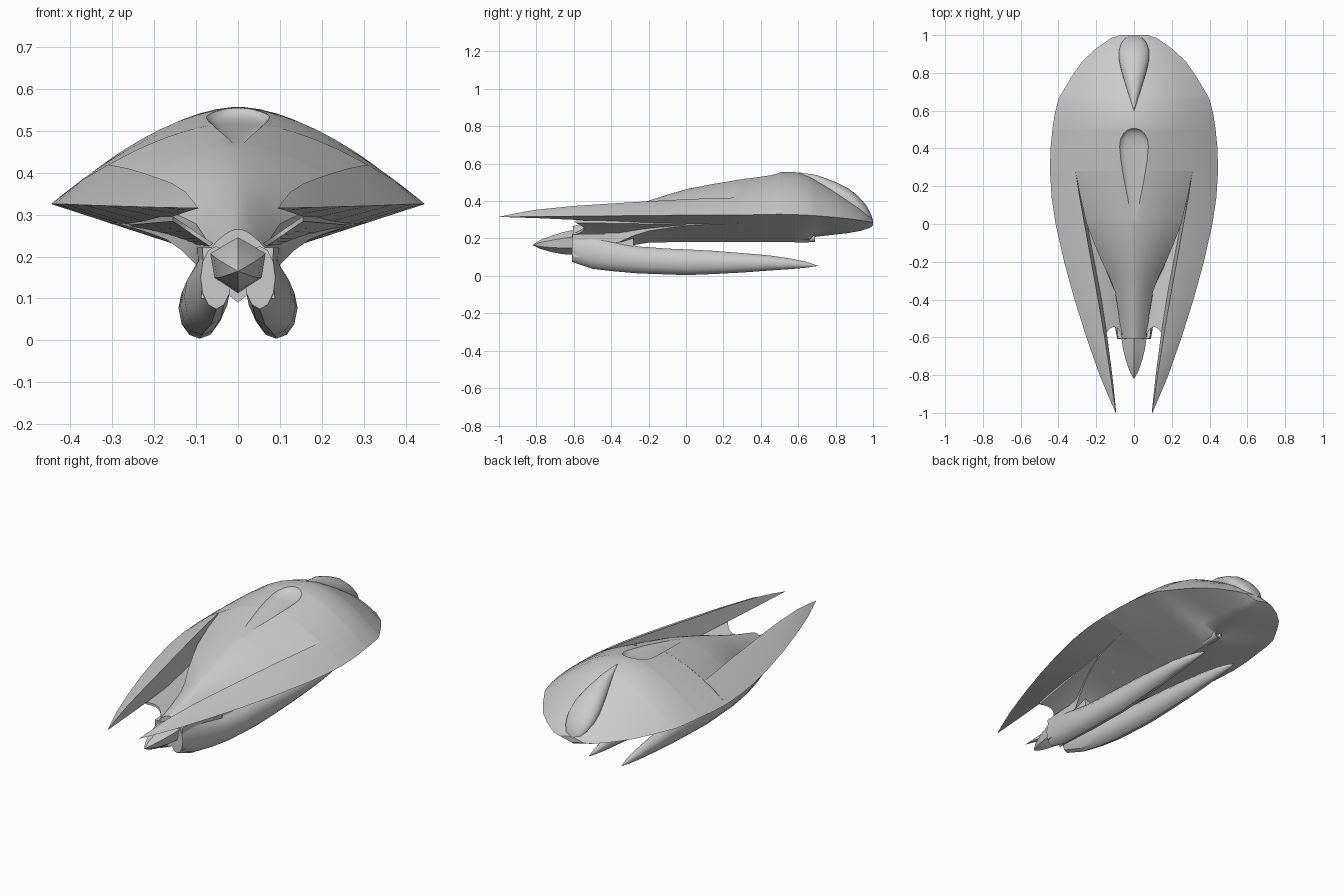
import bpy, bmesh, math

grey = bpy.data.materials.new("hull_grey")
grey.diffuse_color = (0.6, 0.6, 0.6, 1)


def loft(name, rings, angle=35):
    """Skin closed rings of equal point count, cap both ends."""
    bm = bmesh.new()
    vs = [[bm.verts.new(p) for p in r] for r in rings]
    n = len(rings[0])
    for a, b in zip(vs, vs[1:]):
        for i in range(n):
            j = (i + 1) % n
            bm.faces.new((a[i], a[j], b[j], b[i]))
    bm.faces.new(vs[0])
    bm.faces.new(vs[-1])
    bmesh.ops.remove_doubles(bm, verts=bm.verts, dist=0.0004)
    bmesh.ops.recalc_face_normals(bm, faces=bm.faces)
    me = bpy.data.meshes.new(name)
    bm.to_mesh(me)
    bm.free()
    me.materials.append(grey)
    ob = bpy.data.objects.new(name, me)
    bpy.context.collection.objects.link(ob)
    bpy.ops.object.select_all(action='DESELECT')
    ob.select_set(True)
    bpy.context.view_layer.objects.active = ob
    bpy.ops.object.shade_smooth_by_angle(angle=math.radians(angle))
    return ob


def oval(y, cx, cz, rx, rz, n=16):
    return [(cx + rx * math.cos(2 * math.pi * i / n), y,
             cz + rz * math.sin(2 * math.pi * i / n)) for i in range(n)]


def mirrored(half):
    """Close a half section that runs from the top centre to the bottom centre."""
    return half + [(-x, y, z) for x, y, z in half[-2:0:-1]]


def at(table, y):
    """Interpolate a station table sorted by falling y."""
    for a, b in zip(table, table[1:]):
        if b[0] <= y <= a[0]:
            t = (a[0] - y) / (a[0] - b[0])
            return [p + (q - p) * t for p, q in zip(a, b)]
    return list(table[0] if y > table[0][0] else table[-1])


# Teardrop hollow in the hull top (y, half width, depth)
hollow = [(.506, .012, 0), (.497, .035, .012), (.48, .055, .02), (.45, .071, .026), (.41, .076, .026),
          (.34, .07, .022), (.24, .054, .016), (.12, .03, .008), (.03, .012, 0)]


def hull_ring(y, w, zt, ze, xl, zl, zb):
    """Domed top out to the edge, side wall, straight slope down to the keel."""
    _, s, d = at(hollow, y)
    top = []
    for x in [s * i / 6 for i in range(6)] + [s + (w - s) * i / 10 for i in range(11)]:
        dent = d * math.sqrt(max(0, 1 - (x / s) ** 2))
        top.append((x, y, ze + (zt - ze) * (1 - (x / w) ** 1.75) - dent))
    low = [(xl * (1 - i / 4), y, zl + (zb - zl) * i / 4) for i in range(5)]
    return mirrored(top + low)


# Hull: full-width rear shell (y, half width, top, rim, keel)
rear = [(1.0, .07, .30, .285, .27), (.985, .12, .315, .288, .258), (.93, .20, .37, .298, .24),
        (.86, .275, .415, .307, .228), (.78, .33, .465, .315, .219), (.68, .39, .52, .323, .208),
        (.66, .40, .53, .324, .185), (.58, .42, .557, .328, .18), (.5, .432, .554, .33, .18),
        (.4, .442, .54, .328, .18), (.28, .445, .52, .325, .18)]
# Hull: narrowing neck (y, half width, top, edge, wall foot x, wall foot z, keel)
neck = [(.28, .31, .52, .418, .31, .281, .18), (.14, .283, .493, .392, .283, .277, .18),
        (0, .25, .463, .362, .25, .268, .18), (-.1, .212, .434, .336, .212, .256, .18),
        (-.2, .17, .402, .31, .17, .24, .178), (-.28, .13, .371, .293, .135, .215, .165),
        (-.36, .1, .343, .278, .1, .18, .13), (-.48, .08, .302, .248, .085, .155, .105),
        (-.605, .066, .265, .218, .075, .15, .09)]


def stations(table):
    ys = {r[0] for r in table} | {h[0] for h in hollow if table[-1][0] < h[0] < table[0][0]}
    return [at(table, y) for y in sorted(ys, reverse=True)]


loft("hull", [hull_ring(y, w, zt, zr, w, zr, zb) for y, w, zt, zr, zb in stations(rear)]
     + [hull_ring(*s) for s in stations(neck)])

# Teardrop blister on the tail
loft("tail_blister", [oval(*s, n=24) for s in (
    (.6, 0, .553, .001, .001), (.7, 0, .499, .034, .04), (.8, 0, .447, .064, .055),
    (.87, 0, .405, .08, .062), (.92, 0, .37, .08, .057), (.96, 0, .338, .066, .045),
    (.985, 0, .312, .045, .028), (.999, 0, .293, .01, .008))], 50)

# Small hollow nozzle at the end of the keel
loft("keel_nozzle", [oval(*s) for s in (
    (.5, 0, .2, .012, .012), (.6, 0, .2, .026, .022), (.69, 0, .203, .024, .022),
    (.69, 0, .203, .017, .016), (.64, 0, .203, .002, .002))])

# Pointed nose with ridged top and bottom
nose = [(-.59, 1, .18), (-.66, .86, .175), (-.72, .64, .171), (-.78, .34, .168), (-.82, .01, .165)]
loft("nose", [mirrored([(0, y, c + .068 * k), (.068 * k, y, c + .03 * k),
                        (.058 * k, y, c - .03 * k), (0, y, c - .068 * k)])
              for y, k, c in nose], 30)

# Side prongs (y, ridge x, ridge z, rim x, rim z, inner foot x, inner foot z)
prong = [(.28, .31, .419, .445, .325, .305, .28), (.14, .287, .415, .436, .325, .276, .277),
         (0, .262, .41, .415, .325, .245, .275), (-.2, .226, .399, .37, .323, .208, .28),
         (-.4, .19, .387, .315, .321, .172, .29), (-.6, .156, .374, .252, .319, .141, .3),
         (-.8, .125, .354, .182, .317, .115, .309), (-.92, .108, .333, .132, .316, .102, .313),
         (-1.0, .095, .316, .097, .316, .094, .315)]

# Lower booms (y, centre x, centre z, half width, half height)
boom = [(-.61, .052, .15, .037, .075), (-.5, .064, .128, .044, .09), (-.38, .078, .104, .05, .08),
        (-.25, .086, .085, .052, .072), (-.1, .09, .077, .052, .069), (0, .091, .073, .05, .069),
        (.15, .094, .072, .047, .062), (.3, .097, .07, .042, .052), (.45, .1, .069, .034, .04),
        (.57, .1, .064, .024, .027), (.65, .1, .059, .013, .014), (.705, .1, .054, .001, .001)]

for side, s in (("left", -1), ("right", 1)):
    loft(side + "_prong", [[(s * a, y, b), (s * (a * .55 + c * .45), y, b * .55 + d * .45 + .006 * (y > -.9)),
                            (s * c, y, d), (s * e, y, f)]
                           for y, a, b, c, d, e, f in prong], 32)
    loft(side + "_boom", [oval(y, s * cx, cz, rx, rz, 12) for y, cx, cz, rx, rz in boom])
    # Web joining neck and prong, with a scalloped leading edge
    web = []
    for i in range(9):
        t = i / 8
        y0 = -.59 + .045 * math.sin(math.pi * t)
        xf, zf = .06 + .095 * t, .225 + .065 * t
        xb, zb = .13 + .13 * t, .235 + .05 * t
        web.append([(s * xf, y0, zf + .006), (s * xb, 0, zb + .01),
                    (s * xb, 0, zb - .01), (s * xf, y0, zf - .006)])
    loft(side + "_web", web)
    # Strut under the web, joining neck to boom
    loft(side + "_strut", [[(s * .05, y, top), (s * (w - .003), y, top), (s * (w - .006), y, .17),
                            (s * w, y, .1), (s * .05, y, .1)]
                           for y, w, top in ((-.606, .088, .222), (-.45, .1, .222), (-.28, .105, .21))])
